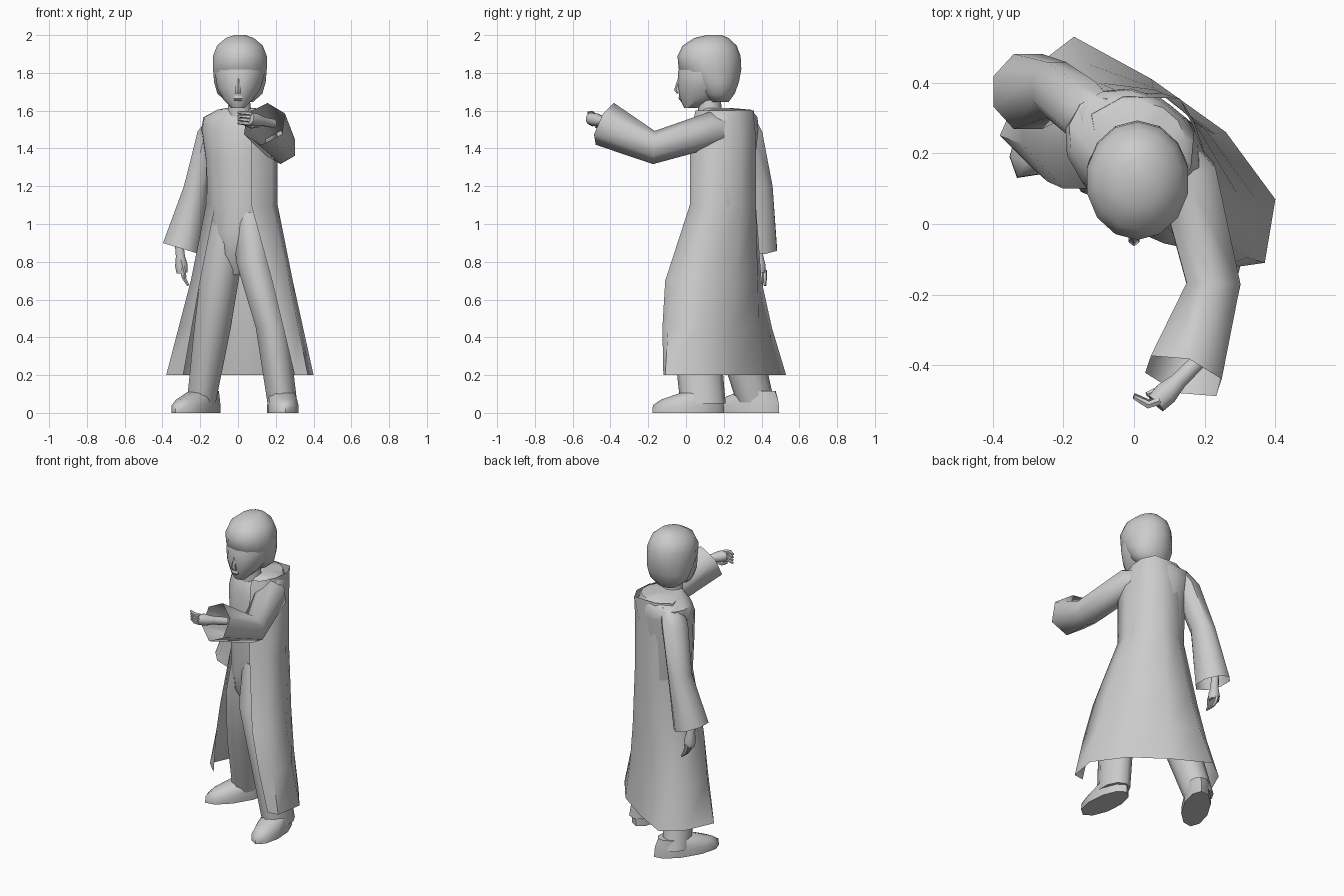
import bpy, bmesh, math
from mathutils import Vector

if "Cube" in bpy.data.objects:
    bpy.data.objects.remove(bpy.data.objects["Cube"])


def finish(name, rings, closed=True, cap0=True, cap1=True, angle=50):
    """Skin a list of point rings into one object."""
    bm = bmesh.new()
    vs = [[bm.verts.new(p) for p in r] for r in rings]
    n = len(vs[0])
    for a, b in zip(vs, vs[1:]):
        for i in range(n if closed else n - 1):
            j = (i + 1) % n
            bm.faces.new((a[i], a[j], b[j], b[i]))
    if cap0:
        bm.faces.new(vs[0][::-1])
    if cap1:
        bm.faces.new(vs[-1])
    bmesh.ops.recalc_face_normals(bm, faces=bm.faces)
    me = bpy.data.meshes.new(name)
    bm.to_mesh(me)
    bm.free()
    ob = bpy.data.objects.new(name, me)
    bpy.context.collection.objects.link(ob)
    bpy.ops.object.select_all(action='DESELECT')
    bpy.context.view_layer.objects.active = ob
    ob.select_set(True)
    bpy.ops.object.shade_smooth_by_angle(angle=math.radians(angle))
    return ob


def loft(name, rings, n=12, yaw=0, **kw):
    """Horizontal ellipse rings: (x, y, z, half width, half depth)."""
    c, s = math.cos(math.radians(yaw)), math.sin(math.radians(yaw))
    out = []
    for x, y, z, a, b in rings:
        ring = []
        for i in range(n):
            t = 2 * math.pi * (i + .5) / n
            u, v = a * math.cos(t), b * math.sin(t)
            ring.append((x + u * c - v * s, y + u * s + v * c, z))
        out.append(ring)
    return finish(name, out, **kw)


def tube(name, path, n=8, **kw):
    """Rings square to a path: (x, y, z, radius)."""
    pts = [Vector(p[:3]) for p in path]
    out = []
    for i, p in enumerate(path):
        d = (pts[min(i + 1, len(pts) - 1)] - pts[max(i - 1, 0)]).normalized()
        ref = Vector((0, 0, 1)) if abs(d.z) < .8 else Vector((0, 1, 0))
        u = d.cross(ref).normalized()
        v = u.cross(d)
        out.append([pts[i] + p[3] * (u * math.cos(t) + v * math.sin(t))
                    for t in [2 * math.pi * (k + .5) / n for k in range(n)]])
    return finish(name, out, **kw)


TURN = -28   # the body is turned toward its right

# face, hair cap and features
loft("face", [(0, .025, 1.615, .037, .035), (0, .075, 1.66, .08, .108),
              (.005, .10, 1.72, .118, .143), (.01, .11, 1.80, .135, .153),
              (.01, .12, 1.88, .12, .14)], n=14)
loft("hair", [(.01, .175, 1.645, .07, .05), (.01, .168, 1.69, .122, .09),
              (.01, .155, 1.75, .14, .125), (.01, .127, 1.82, .146, .166),
              (.01, .122, 1.89, .146, .167), (.01, .125, 1.945, .124, .143),
              (.01, .135, 1.985, .075, .09), (.01, .15, 2.0, .03, .04)], n=14)
loft("nose", [(0, -.035, 1.69, .018, .014), (0, -.042, 1.71, .017, .021),
              (0, -.03, 1.77, .01, .014)], n=6)
loft("lips", [(0, -.015, 1.65, .022, .012), (0, -.026, 1.665, .028, .014),
              (0, -.026, 1.68, .02, .01)], n=6)
loft("neck", [(.01, .13, 1.55, .07, .065), (.005, .12, 1.70, .055, .06)], n=10)

# body under the robe
loft("torso", [(0, .16, .73, .03, .05), (0, .165, .84, .10, .12),
               (.01, .18, .95, .16, .15), (.02, .195, 1.1, .187, .165),
               (.01, .195, 1.35, .19, .168), (0, .21, 1.5, .205, .165),
               (0, .22, 1.565, .195, .15), (.02, .215, 1.605, .13, .13),
               (.01, .16, 1.615, .07, .07)], n=14, yaw=TURN)

# robe, open at the front, from the collar to the hem
collar = [(-.06, .11), (-.10, .20), (-.12, .31), (-.03, .36), (.13, .355),
          (.17, .27), (.16, .16), (.11, .08), (.06, .05)]
waist = [(-.12, .10), (-.17, .20), (-.13, .31), (-.03, .37), (.08, .37),
         (.17, .29), (.21, .17), (.18, .06), (.07, .02)]
knee = [(-.20, .10), (-.25, .22), (-.21, .34), (-.10, .40), (.06, .38),
        (.20, .27), (.29, .09), (.27, -.06), (.18, -.11)]
hem = [(-.29, .16), (-.38, .25), (-.30, .43), (-.17, .53), (.05, .41),
       (.26, .26), (.40, .07), (.37, -.11), (.30, -.12)]
mid = [((a + c) / 2, (b + d) / 2 - .01) for (a, b), (c, d) in zip(knee, hem)]
finish("robe", [[(x, y, z) for x, y in ring] for ring, z in
                ((collar, 1.6), (waist, 1.46), (waist, 1.1), (knee, .7),
                 (mid, .45), (hem, .2))],
       closed=False, cap0=False, cap1=False, angle=60)

# trouser legs
loft("right_leg", [(-.05, .19, 1.06, .09, .12), (-.085, .2, .8, .11, .135),
                   (-.135, .26, .45, .102, .12), (-.195, .37, .05, .08, .10)], n=10)
loft("left_leg", [(.06, .14, 1.06, .09, .12), (.085, .08, .8, .1, .135),
                  (.18, .05, .45, .09, .125), (.235, .09, .05, .083, .12)], n=10)


# shoes
def shoe(name, x, y, yaw, length):
    bx, by = -math.sin(math.radians(yaw)), math.cos(math.radians(yaw))
    rings = [(0, 0, .083, 1), (0, .04, .083, .99),
             (.02, .07, .078, .87), (.08, .115, .07, .5)]
    loft(name, [(x + bx * k, y + by * k, z, a, b * length) for k, z, a, b in rings],
         n=10, yaw=yaw)


shoe("left_shoe", .237, .012, 4, .19)
shoe("right_shoe", -.222, .312, -31, .212)

# sleeves, open at the slanted cuffs
sleeve = loft("right_sleeve", [(-.09, .29, 1.58, .06, .07), (-.14, .32, 1.49, .08, .09),
                               (-.22, .38, 1.2, .072, .085), (-.30, .375, .87, .105, .115)],
              n=8, cap1=False)
for v in sleeve.data.vertices:
    if v.co.z < .9:
        v.co.z -= (v.co.x + .30) * .3
tube("left_sleeve", [(.08, .25, 1.50, .06), (.15, .14, 1.50, .095),
                     (.225, -.17, 1.405, .088), (.14, -.43, 1.53, .122)],
     n=6, cap1=False, angle=70)


# hands: palm, four fingers and a thumb laid out along a direction
def hand(side, wrist, along, across, curl):
    w, d, a, c = map(Vector, (wrist, along, across, curl))
    tube(side + "_palm", [(*(w - d * .09), .024), (*w, .026),
                          (*(w + d * .05), .036), (*(w + d * .09), .032)], n=8)
    for i in range(4):
        b = w + d * .075 + a * (i - 1.5) * .018
        tips = [b, b + d * .03 + c * .015, b + d * .04 + c * .06]
        tube(f"{side}_finger_{i + 1}", [(*p, r) for p, r in
                                        zip(tips, (.013, .012, .007))], n=6)
    b = w + d * .02 - a * .022
    tube(side + "_thumb", [(*b, .013), (*(b + d * .04 - a * .015 + c * .02), .012),
                           (*(b + d * .07 - a * .01 + c * .035), .007)], n=6)


hand("right", (-.305, .385, .83), (.1, .05, -.99), (0, 1, 0), (.5, 0, -.7))
hand("left", (.125, -.445, 1.545), (-.7, -.7, .15), (0, -.1, 1), (-.75, .65, 0))
